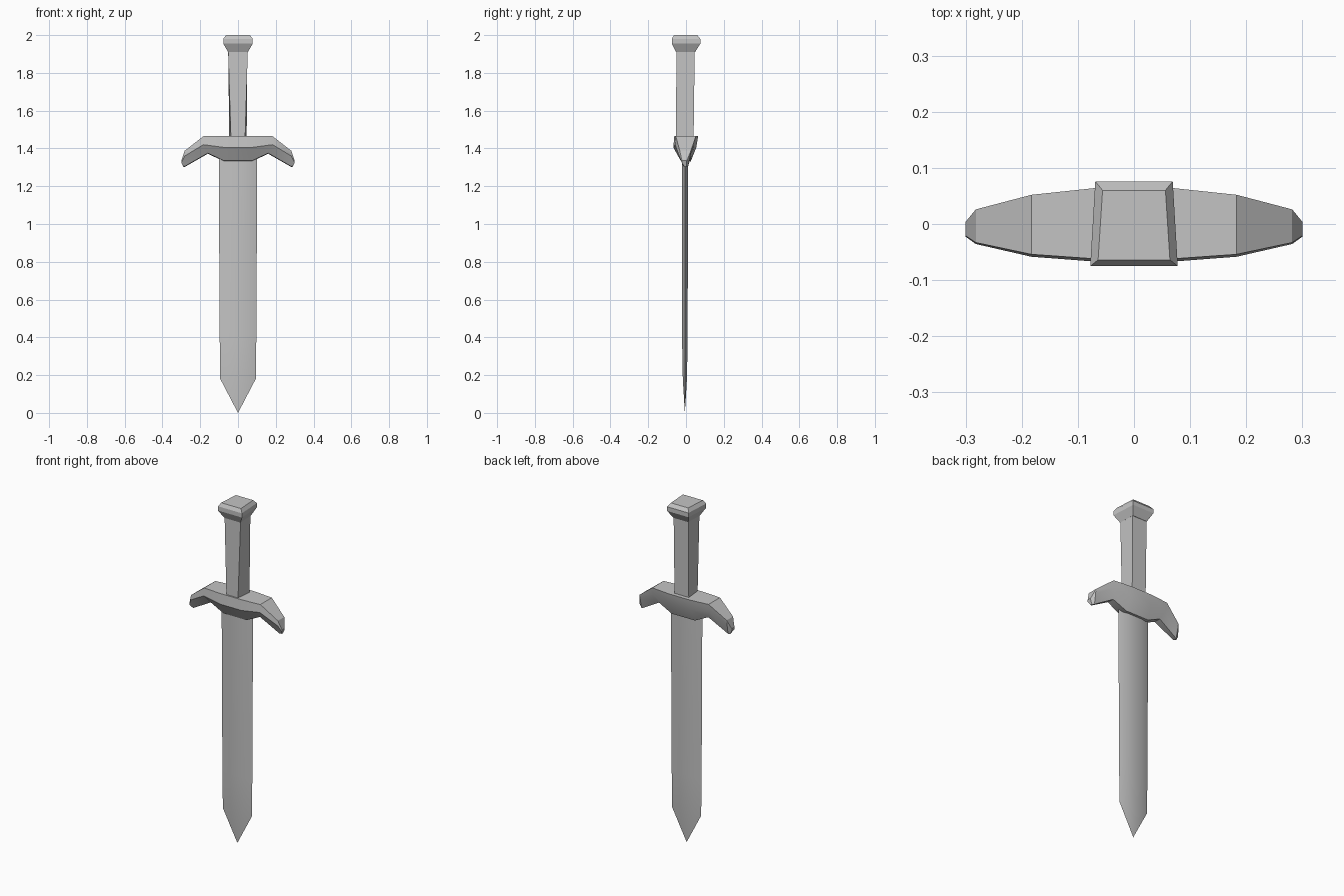
import bpy
import bmesh
import math

cube = bpy.data.objects.get("Cube")
if cube:
    bpy.data.objects.remove(cube)

# One plain grey for the whole sword
grey = bpy.data.materials.new("plain grey")
grey.use_nodes = True
colour = (0.55, 0.55, 0.55, 1)
grey.diffuse_color = colour
bsdf = grey.node_tree.nodes["Principled BSDF"]
bsdf.inputs["Base Color"].default_value = colour
bsdf.inputs["Roughness"].default_value = 0.8


def loft(name, sections, angle):
    """Skin a row of matching closed sections and cap both ends."""
    bm = bmesh.new()
    rings = [[bm.verts.new(p) for p in s] for s in sections]
    n = len(rings[0])
    for a, b in zip(rings, rings[1:]):
        for i in range(n):
            j = (i + 1) % n
            bm.faces.new((a[i], a[j], b[j], b[i]))
    bm.faces.new(rings[0])
    bm.faces.new(rings[-1])
    bmesh.ops.remove_doubles(bm, verts=bm.verts, dist=0.0005)
    bmesh.ops.recalc_face_normals(bm, faces=bm.faces)
    mesh = bpy.data.meshes.new(name)
    bm.to_mesh(mesh)
    bm.free()
    mesh.materials.append(grey)
    obj = bpy.data.objects.new(name, mesh)
    bpy.context.collection.objects.link(obj)
    bpy.ops.object.select_all(action="DESELECT")
    obj.select_set(True)
    bpy.context.view_layer.objects.active = obj
    bpy.ops.object.shade_smooth_by_angle(angle=math.radians(angle))
    return obj


def block(z, front_x, back_x, front_y, back_y):
    return [(-front_x, front_y, z), (front_x, front_y, z),
            (back_x, back_y, z), (-back_x, back_y, z)]


# Pommel: bevelled cap, slightly wider at the front
loft("pommel", [
    block(1.91, 0.052, 0.048, -0.052, 0.048),
    block(1.955, 0.078, 0.069, -0.075, 0.076),
    block(1.98, 0.078, 0.069, -0.075, 0.076),
    block(2.0, 0.064, 0.056, -0.064, 0.06),
], 20)

# Grip: tapers towards the guard
loft("grip", [
    block(1.44, 0.037, 0.046, -0.054, 0.04),
    block(1.92, 0.052, 0.048, -0.05, 0.046),
], 20)


def guard_section(x, top, mid, low, front, back, low_x=None):
    low_x = x if low_x is None else low_x
    return [(x, back, top), (x, front, top),
            (x, front * 1.08, mid), (low_x, front * 0.45, low),
            (low_x, back * 0.4, low - 0.003), (x, back * 0.85, mid)]


# Guard: half outline, mirrored to the other side
half = [
    (0.07, 1.465, 1.405, 1.335, -0.062, 0.064, 0.075),
    (0.183, 1.465, 1.42, 1.375, -0.054, 0.052, 0.16),
    (0.282, 1.388, 1.36, 1.306, -0.033, 0.026, 0.28),
    (0.3, 1.335, 1.325, 1.305, -0.021, 0.004, 0.289),
]
right = [guard_section(-s[0], *s[1:6], -s[6]) for s in reversed(half)]
left = [guard_section(*s) for s in half]
loft("guard", right + left, 30)


def blade_section(z, width, thick):
    mid = -0.006
    flat = width * 0.5
    return [(-width, mid, z), (-flat, mid - thick, z), (flat, mid - thick, z),
            (width, mid, z), (flat, mid + thick, z), (-flat, mid + thick, z)]


# Blade: long flat hexagon ending in a point
loft("blade", [
    blade_section(0.0, 0.0, 0.0),
    blade_section(0.18, 0.094, 0.011),
    blade_section(0.4, 0.097, 0.015),
    blade_section(1.38, 0.102, 0.016),
], 30)
